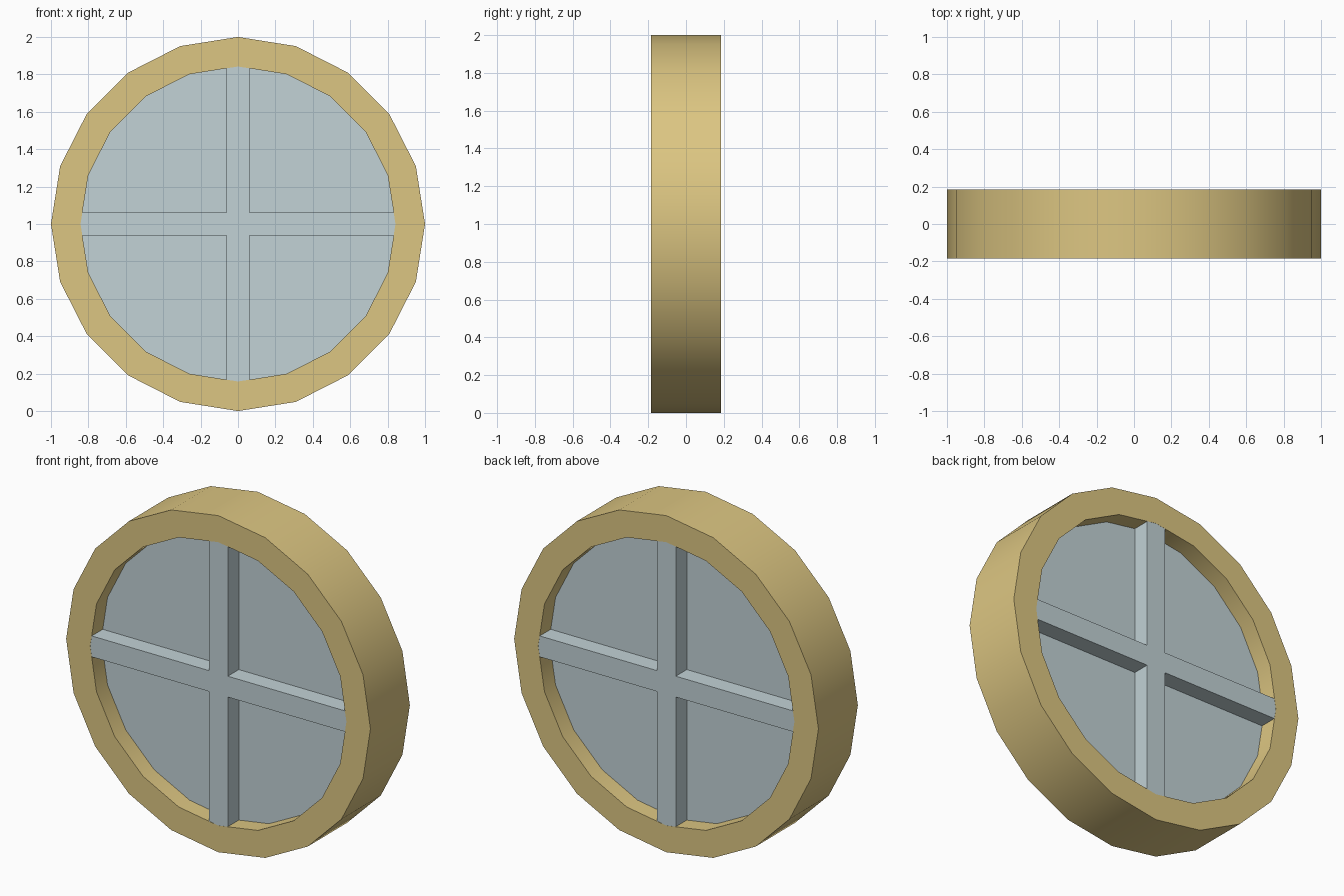
import bpy, bmesh
from math import sin, cos, pi, radians

cube = bpy.data.objects.get("Cube")
if cube:
    bpy.data.objects.remove(cube, do_unlink=True)

SIDES = 20
CENTRE_Z = 1.0
HALF_DEPTH = 0.185


def material(name, colour):
    mat = bpy.data.materials.new(name)
    mat.use_nodes = True
    mat.diffuse_color = colour
    mat.node_tree.nodes["Principled BSDF"].inputs["Base Color"].default_value = colour
    return mat


def circle(radius):
    return [(radius * cos(2 * pi * i / SIDES), radius * sin(2 * pi * i / SIDES))
            for i in range(SIDES)]


def finish(name, bm, mat):
    bmesh.ops.recalc_face_normals(bm, faces=bm.faces)
    mesh = bpy.data.meshes.new(name)
    bm.to_mesh(mesh)
    bm.free()
    mesh.materials.append(mat)
    obj = bpy.data.objects.new(name, mesh)
    obj.location.z = CENTRE_Z
    bpy.context.collection.objects.link(obj)
    return obj


def prism(name, outline, half, mat):
    """Extrude an outline in the XZ plane along Y."""
    bm = bmesh.new()
    face = bm.faces.new([bm.verts.new((x, -half, z)) for x, z in outline])
    grown = bmesh.ops.extrude_face_region(bm, geom=[face])["geom"]
    verts = [v for v in grown if isinstance(v, bmesh.types.BMVert)]
    bmesh.ops.translate(bm, verts=verts, vec=(0, 2 * half, 0))
    return finish(name, bm, mat)


def ring(name, outer, inner, half, mat):
    """Sweep a rectangular section around the Y axis."""
    bm = bmesh.new()
    loops = [[bm.verts.new((x, y, z)) for x, z in circle(r)]
             for r, y in ((outer, -half), (outer, half), (inner, half), (inner, -half))]
    for a, b in zip(loops, loops[1:] + loops[:1]):
        for i in range(SIDES):
            j = (i + 1) % SIDES
            bm.faces.new((a[i], a[j], b[j], b[i]))
    return finish(name, bm, mat)


brass = material("warm_tan", (0.72, 0.565, 0.223, 1))
glass = material("pale_blue_grey", (0.54, 0.645, 0.672, 1))

# Round frame, softly shaded around its rim
frame = ring("round_frame", 1.0, 0.842, HALF_DEPTH, brass)
bpy.ops.object.select_all(action='DESELECT')
frame.select_set(True)
bpy.context.view_layer.objects.active = frame
bpy.ops.object.shade_smooth_by_angle(angle=radians(30))

# Pane set into the frame
prism("window_pane", circle(0.88), 0.081, glass)

# Crossed glazing bars, ends buried in the frame
w, reach = 0.062, 0.89
arm = [(reach, -w), (reach, w), (w, w)]
cross = []
for turn in range(4):
    cross += arm
    arm = [(-z, x) for x, z in arm]
prism("glazing_bars", cross, HALF_DEPTH - 0.0008, glass)
